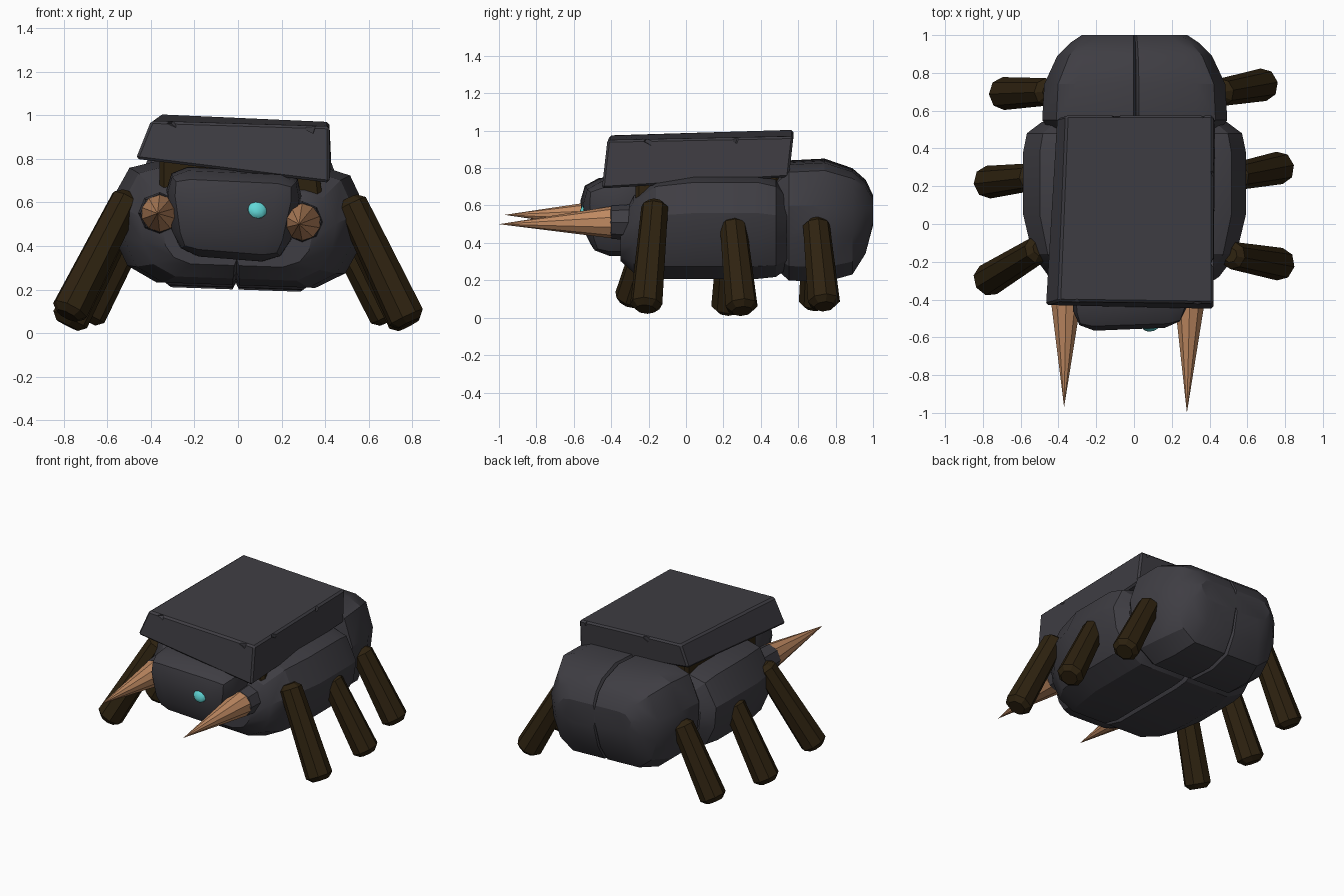
import bpy
import bmesh
from math import radians
from mathutils import Vector, Matrix

if "Cube" in bpy.data.objects:
    bpy.data.objects.remove(bpy.data.objects["Cube"])


def material(name, rgb):
    m = bpy.data.materials.new(name)
    m.use_nodes = True
    m.diffuse_color = (*rgb, 1)
    m.node_tree.nodes["Principled BSDF"].inputs["Base Color"].default_value = (*rgb, 1)
    return m


STONE = material("dark stone", (0.049, 0.047, 0.056))
BARK = material("dark bark", (0.027, 0.016, 0.005))
HORN = material("tan horn", (0.52, 0.25, 0.12))
GLOW = material("turquoise eye", (0.12, 0.68, 0.68))


def finish(name, bm, mat, angle=28):
    bmesh.ops.recalc_face_normals(bm, faces=bm.faces)
    mesh = bpy.data.meshes.new(name)
    bm.to_mesh(mesh)
    bm.free()
    mesh.materials.append(mat)
    ob = bpy.data.objects.new(name, mesh)
    bpy.context.collection.objects.link(ob)
    bpy.ops.object.select_all(action="DESELECT")
    bpy.context.view_layer.objects.active = ob
    ob.select_set(True)
    bpy.ops.object.shade_smooth_by_angle(angle=radians(angle))
    return ob


def bevel(bm, edges, width, segments=1):
    bmesh.ops.bevel(bm, geom=list(edges), offset=width, segments=segments,
                    profile=0.5, affect="EDGES", clamp_overlap=True)


def block(name, bottom, top, mat, width, segments=1):
    """Bevelled block from four bottom and four top corners, in matching order."""
    bm = bmesh.new()
    lo = [bm.verts.new(p) for p in bottom]
    hi = [bm.verts.new(p) for p in top]
    bm.faces.new(lo)
    bm.faces.new(hi)
    for i in range(4):
        j = (i + 1) % 4
        bm.faces.new((lo[i], lo[j], hi[j], hi[i]))
    bevel(bm, bm.edges, width, segments)
    return finish(name, bm, mat)


def rod(name, start, end, r1, r2, sides, mat, width=0):
    """Faceted rod or cone between two points."""
    a, b = Vector(start), Vector(end)
    axis = b - a
    bm = bmesh.new()
    bmesh.ops.create_cone(bm, cap_ends=True, segments=sides, radius1=r1, radius2=r2,
                          depth=axis.length)
    if width:
        caps = [e for e in bm.edges if abs(e.verts[0].co.z - e.verts[1].co.z) < 0.001]
        bevel(bm, caps, width)
    bm.transform(Matrix.Translation((a + b) / 2) @ axis.to_track_quat("Z", "Y").to_matrix().to_4x4())
    return finish(name, bm, mat)


# Half cross-section of the shell: (share of width, share of height)
SECTION = [(0.03, 0), (0.62, 0), (0.85, 0.13), (0.97, 0.38), (1, 0.65),
           (0.86, 0.94), (0.66, 1), (0.03, 1)]


def shell(name, rings):
    """Two mirrored lofted halves with a groove down the middle."""
    bm = bmesh.new()
    for side in (1, -1):
        loops = []
        for y, w, zb, zt in rings:
            pts = [(0, zb + 0.03)]
            pts += [(side * w * u, zb + v * (zt - zb)) for u, v in SECTION]
            pts.append((0, zt - 0.03))
            loops.append([bm.verts.new((x, y, z - 0.5)) for x, z in pts])
        for p, q in zip(loops, loops[1:]):
            for i in range(len(p) - 1):
                bm.faces.new((p[i], p[i + 1], q[i + 1], q[i]))
        bm.faces.new(loops[0])
        bm.faces.new(loops[-1])
    bmesh.ops.remove_doubles(bm, verts=bm.verts, dist=0.0005)
    ob = finish(name, bm, STONE, 24)
    ob.location.z = 0.5
    ob.rotation_euler.y = radians(2)
    return ob


# Body segments
shell("front_body", [(-0.35, 0.34, 0.31, 0.52), (-0.28, 0.45, 0.25, 0.66),
                     (-0.16, 0.54, 0.22, 0.75), (0.05, 0.59, 0.22, 0.775),
                     (0.38, 0.59, 0.22, 0.775), (0.48, 0.57, 0.23, 0.75),
                     (0.54, 0.49, 0.27, 0.68)])
shell("rear_body", [(0.48, 0.44, 0.27, 0.76), (0.55, 0.49, 0.21, 0.83),
                    (0.74, 0.48, 0.2, 0.84), (0.89, 0.41, 0.24, 0.79),
                    (0.96, 0.34, 0.35, 0.73), (1.0, 0.28, 0.5, 0.65)])

# Head
block("head",
      [(-0.28, -0.54, 0.36), (0.21, -0.51, 0.32), (0.23, -0.2, 0.32), (-0.3, -0.2, 0.36)],
      [(-0.34, -0.58, 0.74), (0.3, -0.56, 0.71), (0.32, -0.2, 0.75), (-0.34, -0.2, 0.78)],
      STONE, 0.11, 2)

# Back slab with chipped edges, over a dark core
slab = block("back_slab",
             [(-0.47, -0.43, 0.8), (0.42, -0.45, 0.69), (0.43, 0.55, 0.75), (-0.41, 0.56, 0.85)],
             [(-0.4, -0.41, 0.975), (0.42, -0.42, 0.95), (0.42, 0.575, 0.97), (-0.36, 0.575, 1.005)],
             STONE, 0.012)
chips = [(-0.3, -0.425, 0.975), (0.34, -0.43, 0.95), (0.43, -0.2, 0.955),
         (0.43, 0.27, 0.965), (-0.1, 0.585, 0.99), (0.36, 0.585, 0.975)]
for n, spot in enumerate(chips):
    bpy.ops.mesh.primitive_cone_add(vertices=4, radius1=0.03, radius2=0.02, depth=0.05,
                                    location=spot, rotation=(0.3, 0.4, n))
    cutter = bpy.context.object
    cutter.hide_render = True
    mod = slab.modifiers.new("chip", "BOOLEAN")
    mod.operation = "DIFFERENCE"
    mod.object = cutter
    bpy.context.view_layer.objects.active = slab
    bpy.ops.object.modifier_apply(modifier=mod.name)
    bpy.data.objects.remove(cutter)
block("slab_core",
      [(-0.36, -0.27, 0.62), (0.39, -0.27, 0.6), (0.39, 0.5, 0.6), (-0.36, 0.5, 0.62)],
      [(-0.36, -0.27, 0.85), (0.37, -0.27, 0.78), (0.37, 0.5, 0.8), (-0.36, 0.5, 0.87)],
      BARK, 0.02)

# Horns in stone sockets, and eyes
for side, x, z, tip in (("right", -0.36, 0.55, (-0.37, -0.97, 0.55)),
                        ("left", 0.295, 0.51, (0.28, -1.0, 0.5))):
    rod(side + "_horn_socket", (x, -0.22, z), (x, -0.41, z), 0.1, 0.088, 8, STONE, 0.012)
    rod(side + "_horn", (x, -0.4, z), tip, 0.085, 0, 10, HORN)
for side, spot, turn in (("right", (-0.2, -0.515, 0.605), -25), ("left", (0.09, -0.54, 0.57), 12)):
    bm = bmesh.new()
    bmesh.ops.create_icosphere(bm, subdivisions=2, radius=0.047)
    bm.transform(Matrix.Translation(spot) @ Matrix.Rotation(radians(turn), 4, "Z")
                 @ Matrix.Rotation(radians(-20), 4, "X") @ Matrix.Diagonal((1, 0.55, 1, 1)))
    finish(side + "_eye", bm, GLOW)

# Legs: hip and foot centres
LEGS = {
    "left_front_leg": ((0.51, -0.165, 0.62), (0.785, -0.215, 0.045)),
    "left_middle_leg": ((0.53, 0.25, 0.52), (0.785, 0.3, 0.035)),
    "left_rear_leg": ((0.45, 0.695, 0.52), (0.7, 0.74, 0.06)),
    "right_front_leg": ((-0.5, -0.13, 0.64), (-0.785, -0.305, 0.08)),
    "right_middle_leg": ((-0.53, 0.25, 0.54), (-0.785, 0.22, 0.035)),
    "right_rear_leg": ((-0.45, 0.7, 0.55), (-0.705, 0.69, 0.06)),
}
for name, (hip, foot) in LEGS.items():
    rod(name, hip, foot, 0.072, 0.088, 8, BARK, 0.03)
